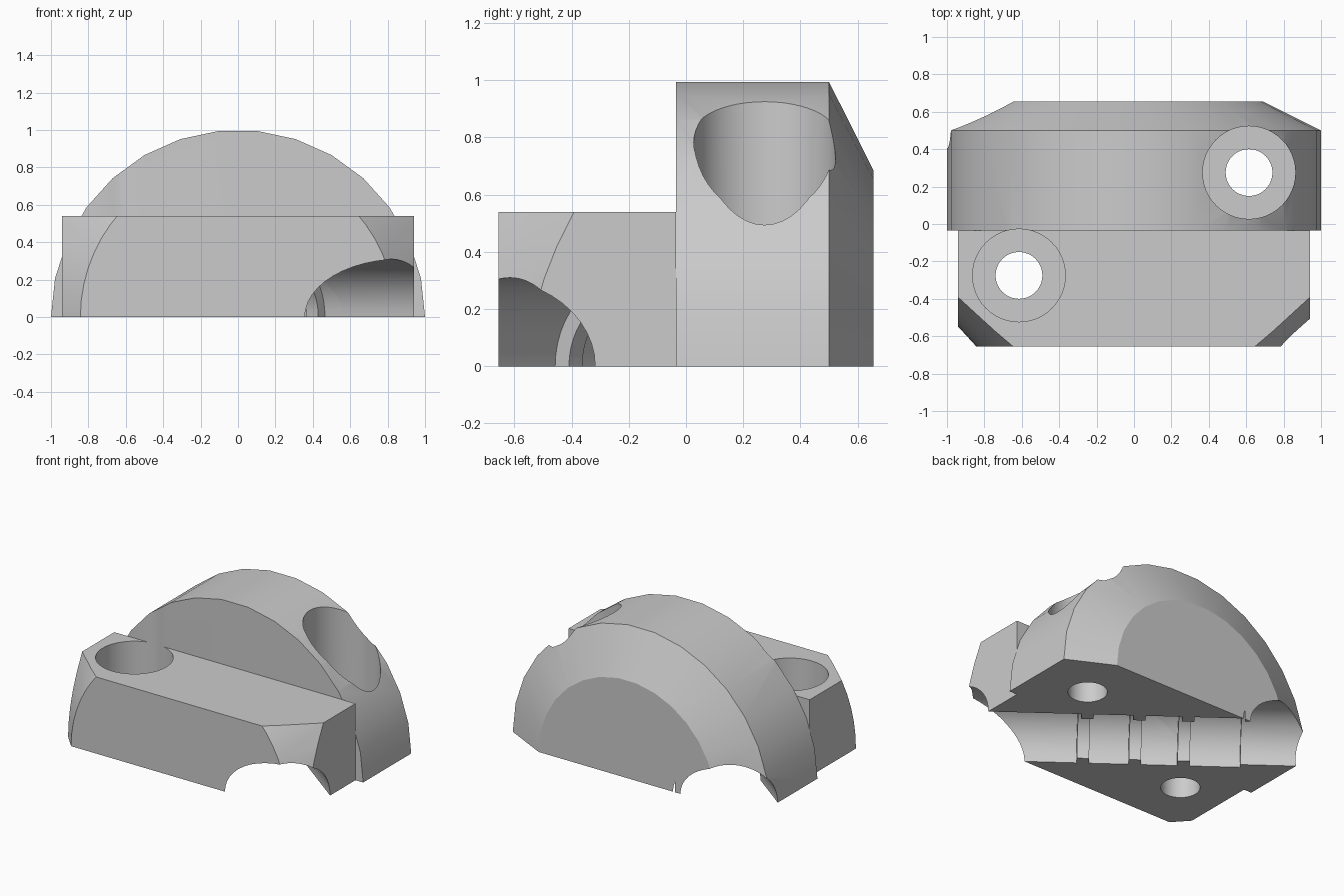
import bpy
import math
from mathutils import Matrix, Vector

cube = bpy.data.objects.get("Cube")
if cube:
    bpy.data.objects.remove(cube, do_unlink=True)

grey = bpy.data.materials.new("plain_grey")
grey.use_nodes = True
COLOUR = (0.6, 0.6, 0.6, 1)
grey.diffuse_color = COLOUR
grey.node_tree.nodes["Principled BSDF"].inputs["Base Color"].default_value = COLOUR


def add_mesh(name, verts, faces):
    mesh = bpy.data.meshes.new(name)
    mesh.from_pydata(verts, [], faces)
    mesh.materials.append(grey)
    obj = bpy.data.objects.new(name, mesh)
    bpy.context.collection.objects.link(obj)
    return obj


def lathe(name, profile, sides, axis, side, up, centre=(0, 0, 0), half=False):
    """Turn (position, radius) pairs about an axis; half keeps only the upper half."""
    axis, side, up, centre = map(Vector, (axis, side, up, centre))
    count = sides // 2 + 1 if half else sides
    verts = []
    for pos, radius in profile:
        for i in range(count):
            a = math.tau * i / sides
            verts.append(centre + axis * pos + (side * math.cos(a) + up * math.sin(a)) * radius)
    faces = [tuple(range(count))]
    last = (len(profile) - 1) * count
    faces.append(tuple(range(last + count - 1, last - 1, -1)))
    for k in range(len(profile) - 1):
        for i in range(count):
            j = (i + 1) % count
            a, b = k * count, (k + 1) * count
            faces.append((a + j, a + i, b + i, b + j))
    obj = add_mesh(name, verts, faces)
    # Make the normals point outward
    bpy.context.view_layer.objects.active = obj
    bpy.ops.object.select_all(action='DESELECT')
    obj.select_set(True)
    bpy.ops.object.mode_set(mode='EDIT')
    bpy.ops.mesh.select_all(action='SELECT')
    bpy.ops.mesh.normals_make_consistent(inside=False)
    bpy.ops.object.mode_set(mode='OBJECT')
    return obj


def box(name, low, high):
    bpy.ops.mesh.primitive_cube_add(size=1)
    obj = bpy.context.object
    obj.name = name
    low, high = Vector(low), Vector(high)
    obj.data.transform(Matrix.Translation((low + high) / 2) @ Matrix.Diagonal((*(high - low), 1)))
    obj.data.materials.append(grey)
    return obj


def boolean(obj, tool, operation):
    mod = obj.modifiers.new("cut", 'BOOLEAN')
    mod.object, mod.operation, mod.solver = tool, operation, 'EXACT'
    bpy.ops.object.select_all(action='DESELECT')
    obj.select_set(True)
    bpy.context.view_layer.objects.active = obj
    bpy.ops.object.modifier_apply(modifier=mod.name)


X, Y, Z = (1, 0, 0), (0, 1, 0), (0, 0, 1)
SPLIT = -0.035

# Rear half-round body with a chamfered back
rear = lathe("rear_dome", [(SPLIT, 1), (0.5, 1), (0.655, 0.69)], 30, Y, X, Z, half=True)

# Front block with conical corner chamfers
front = box("front_block", (-0.94, -0.655, 0), (0.94, SPLIT, 0.54))
cone = lathe("corner_cone", [(-0.8, 0.71), (0.1, 1.535)], 60, Y, X, Z)
boolean(front, cone, 'INTERSECT')
tools = [cone]

# Diagonal channel with three grip ribs and a narrower far end
channel = [(1.4, 0.31)]
for centre in (0.31, -0.02, -0.33):
    near, far = centre + 0.039, centre - 0.039
    channel += [(near, 0.31), (near, 0.25), (far, 0.25), (far, 0.31)]
channel += [(-0.69, 0.31), (-0.69, 0.275), (-1.4, 0.275)]
cutters = [lathe("channel_cutter", channel, 48, (0.8, -0.6, 0), (0.6, 0.8, 0), Z)]

# Stepped bolt holes at opposite corners
bolt = [(-0.2, 0.125), (0.25, 0.125), (0.25, 0.248), (1.3, 0.248)]
for sign in (1, -1):
    cutters.append(lathe("bolt_cutter", bolt, 48, Z, X, Y, (0.615 * sign, 0.275 * sign, 0)))

for part in (rear, front):
    for cutter in cutters:
        boolean(part, cutter, 'DIFFERENCE')
    bpy.ops.object.shade_smooth_by_angle(angle=math.radians(25))

for tool in tools + cutters:
    bpy.data.objects.remove(tool, do_unlink=True)
